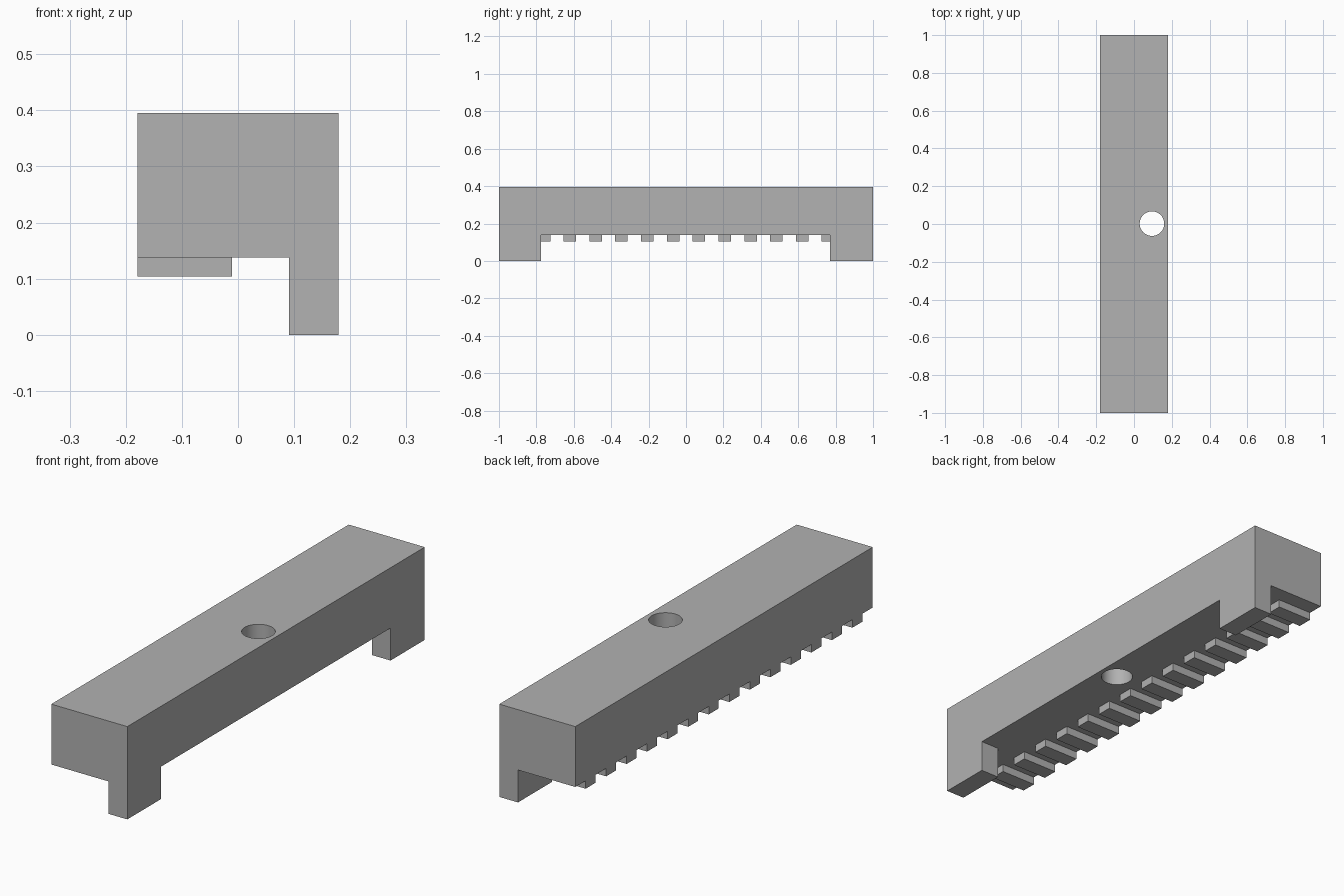
import bpy
import bmesh

if "Cube" in bpy.data.objects:
    bpy.data.objects.remove(bpy.data.objects["Cube"])

HALF_W, TOP, UNDER = 0.179, 0.395, 0.138   # half width, top and underside heights
TEETH, PITCH, TOOTH_W = 14, 0.138, 0.067

grey = bpy.data.materials.new("plain grey")
grey.diffuse_color = (0.445, 0.445, 0.445, 1)
grey.use_nodes = True
grey.node_tree.nodes["Principled BSDF"].inputs["Base Color"].default_value = grey.diffuse_color


def add_box(bm, lo, hi):
    """Add an axis-aligned box between two corners."""
    verts = bmesh.ops.create_cube(bm, size=1)["verts"]
    for v in verts:
        v.co = [(a + b) / 2 + c * (b - a) for a, b, c in zip(lo, hi, v.co)]
    return verts


def make_object(name, bm):
    mesh = bpy.data.meshes.new(name)
    bm.to_mesh(mesh)
    bm.free()
    mesh.materials.append(grey)
    obj = bpy.data.objects.new(name, mesh)
    bpy.context.collection.objects.link(obj)
    return obj


def box(name, lo, hi):
    bm = bmesh.new()
    add_box(bm, lo, hi)
    return make_object(name, bm)


# Beam with two legs: a full block with the underside cut away
beam = box("beam", (-HALF_W, -1, 0), (HALF_W, 1, TOP))
cutters = [
    box("side_step_cutter", (-0.5, -1.5, -0.5), (0.091, 1.5, UNDER)),
    box("leg_gap_cutter", (-0.6, -0.775, -0.6), (0.6, 0.77, UNDER)),
]

# Round hole through the beam
bpy.ops.mesh.primitive_cylinder_add(vertices=48, radius=0.065, depth=1,
                                    location=(0.095, 0.002, 0.3))
hole = bpy.context.object
hole.name = "hole_cutter"
hole.data.materials.append(grey)
cutters.append(hole)

bpy.ops.object.select_all(action='DESELECT')
bpy.context.view_layer.objects.active = beam
beam.select_set(True)
for cutter in cutters:
    mod = beam.modifiers.new(cutter.name, 'BOOLEAN')
    mod.operation, mod.solver, mod.object = 'DIFFERENCE', 'EXACT', cutter
    bpy.ops.object.modifier_apply(modifier=mod.name)
    bpy.data.objects.remove(cutter)
bpy.ops.object.shade_smooth_by_angle()

# Row of square teeth under the open side
bm = bmesh.new()
for i in range(TEETH):
    y = (i - (TEETH - 1) / 2) * PITCH
    add_box(bm, (-HALF_W, y - TOOTH_W / 2, 0.104), (-0.011, y + TOOTH_W / 2, UNDER))
make_object("teeth", bm)
